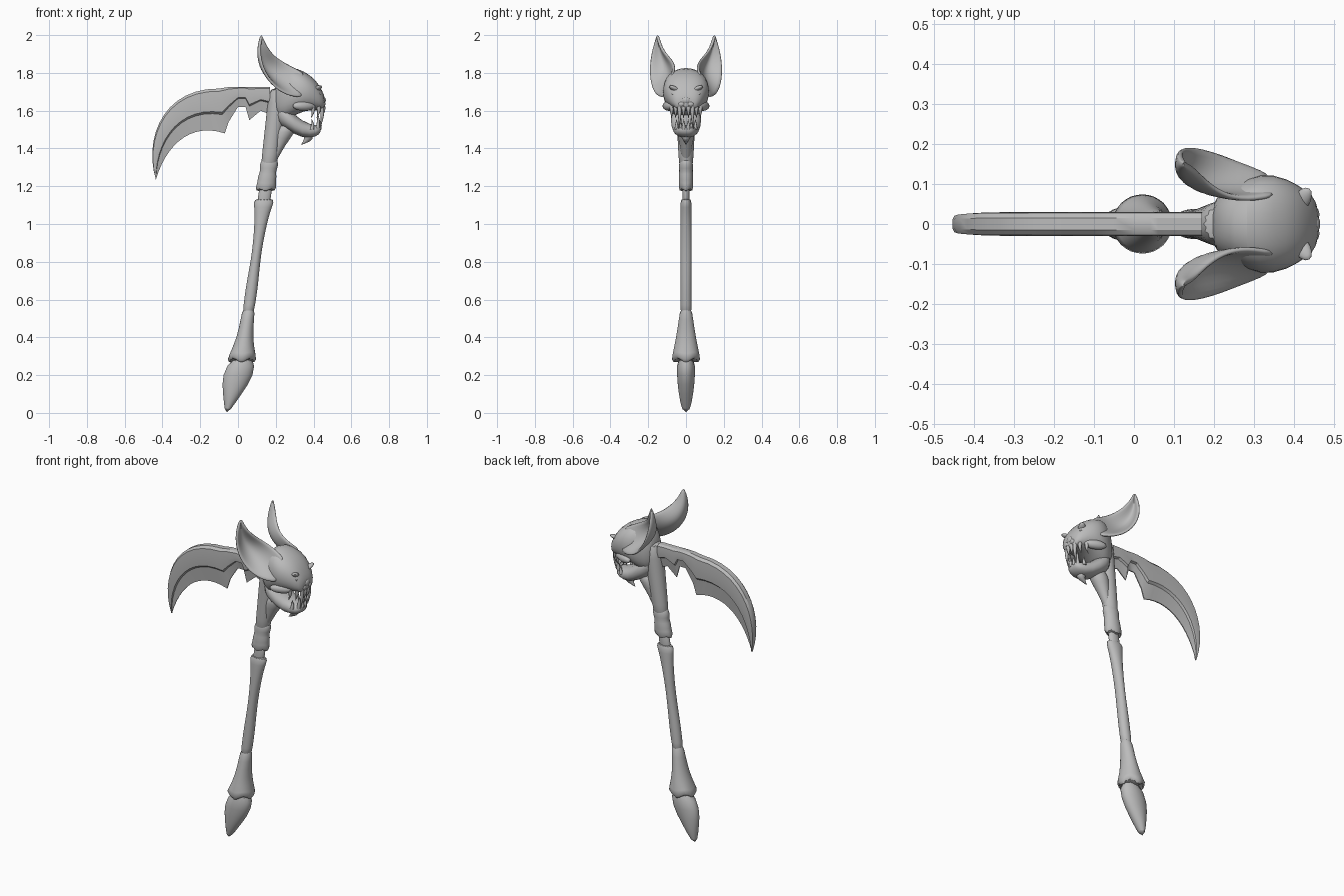
import bpy
import bmesh
from math import tau, pi, sin, cos, copysign, radians
from mathutils import Vector
from mathutils.geometry import interpolate_bezier

default_cube = bpy.data.objects.get("Cube")
if default_cube:
    bpy.data.objects.remove(default_cube, do_unlink=True)

grey = (*[0.5] * 3, 1)
stone = bpy.data.materials.new("plain_grey")
stone.use_nodes = True
stone.diffuse_color = grey
stone.node_tree.nodes["Principled BSDF"].inputs["Base Color"].default_value = grey


def finish(name, bm, subdivide=False, sharp_angle=50, shell=None):
    """Turn a bmesh into a smooth shaded object."""
    bmesh.ops.recalc_face_normals(bm, faces=bm.faces)
    mesh = bpy.data.meshes.new(name)
    bm.to_mesh(mesh)
    bm.free()
    mesh.materials.append(stone)
    obj = bpy.data.objects.new(name, mesh)
    bpy.context.collection.objects.link(obj)
    if shell:
        solid = obj.modifiers.new("shell", "SOLIDIFY")
        solid.thickness = shell
        solid.offset = 0
    if subdivide:
        obj.modifiers.new("rounding", "SUBSURF")
    bpy.ops.object.select_all(action="DESELECT")
    obj.select_set(True)
    bpy.context.view_layer.objects.active = obj
    bpy.ops.object.shade_smooth_by_angle(angle=radians(sharp_angle))
    return obj


def skin(rows, closed=True):
    """Bridge successive rows of points with quads and cap closed tubes."""
    bm = bmesh.new()
    rows = [[bm.verts.new(point) for point in row] for row in rows]
    for lower, upper in zip(rows, rows[1:]):
        edges = list(zip(lower, upper))
        following = edges[1:] + edges[:1] if closed else edges[1:]
        for (a, b), (c, d) in zip(edges, following):
            bm.faces.new((a, c, d, b))
    if closed:
        bm.faces.new(rows[0])
        bm.faces.new(rows[-1])
    return bm


def circle(count=16):
    return [tau * i / count for i in range(count)]


def handle_axis(z):
    """The handle leans steadily towards the face."""
    return 0.14 * z - 0.02


def upright(name, stations, axis=handle_axis, scallop=0):
    """Loft of (z, radius along x, radius along y), with an optional scalloped hem."""
    rows = []
    for z, rx, ry in stations:
        hem = scallop if not rows else 0
        rows.append([(axis(z) + rx * cos(a), ry * sin(a), z - hem * cos(4 * a))
                     for a in circle()])
    return finish(name, skin(rows), subdivide=True)


def lengthwise(name, stations):
    """Loft of (x, half width, bottom, top) running towards the face."""
    def squared(value):
        return copysign(abs(value) ** 0.85, value)

    rows = []
    for x, width, low, high in stations:
        middle, half = (low + high) / 2, (high - low) / 2
        rows.append([(x, width * squared(cos(a)), middle + half * squared(sin(a)))
                     for a in circle()])
    return finish(name, skin(rows), subdivide=True)


def spike(name, base, tip, radius):
    """Tapering spike that bows slightly forwards."""
    base, tip = Vector(base), Vector(tip)
    turn = (tip - base).to_track_quat("Z", "Y")
    rows = []
    for step in range(6):
        t = step / 5
        centre = base.lerp(tip, t) + Vector((radius / 2 * sin(pi * t), 0, 0))
        r = radius * max(1 - t ** 1.5, 0.05)
        rows.append([centre + turn @ Vector((r * cos(a), r * sin(a), 0)) for a in circle(8)])
    return finish(name, skin(rows))


def lump(name, place, size, spin=(0, 0, 0)):
    """Stretched ball for bony swellings."""
    bm = bmesh.new()
    bmesh.ops.create_uvsphere(bm, u_segments=16, v_segments=10, radius=1)
    bmesh.ops.scale(bm, vec=size, verts=bm.verts)
    obj = finish(name, bm)
    obj.location = place
    obj.rotation_euler = spin
    return obj


def curve(points, count):
    return interpolate_bezier(*[Vector(p) for p in points], count)


# Pointed claw at the foot, swept back towards its tip
upright("foot_claw", [(0, 0.01, 0.02), (0.1, 0.05, 0.04), (0.2, 0.09, 0.05), (0.3, 0.06, 0.05)],
        axis=lambda z: 0.3 * z - 0.06)

# Flared cuff with a scalloped hem
upright("foot_cuff", [(0.27, 0.09, 0.085), (0.31, 0.07, 0.073), (0.4, 0.042, 0.053),
                      (0.5, 0.036, 0.038), (0.56, 0.033, 0.03)], scallop=0.03)

# Long bone shaft: gently knobbly, swelling into a knuckle at the top
shaft = []
for step in range(13):
    t = step / 12
    shaft.append((0.52 + 0.62 * t, 0.029 + 0.003 * sin(9 * t) + 0.032 * t ** 9, 0.03))
upright("shaft", shaft)
upright("neck_pin", [(z, 0.035, 0.02) for z in (1.08, 1.15, 1.22)])

# Upper bone: scalloped collar, widening handle and the brace under the jaw
upright("collar", [(1.17, 0.065, 0.042), (1.22, 0.047, 0.037), (1.25, 0.052, 0.04),
                   (1.28, 0.04, 0.035), (1.31, 0.055, 0.04), (1.36, 0.035, 0.03)], scallop=0.015)
upright("upper_handle", [(1.28 + 0.09 * i, 0.042 + 0.003 * i, 0.036 + 0.005 * i) for i in range(6)])
upright("jaw_brace", [(1.3, 0.02, 0.02), (1.42, 0.03, 0.03), (1.49, 0.065, 0.055), (1.54, 0.04, 0.04)],
        axis=lambda z: 0.4 * z - 0.35)

# Hooked blade: notched root, then a sickle between two curves
root = [(0.17, 1.58), (0.12, 1.6), (0.06, 1.55), (0.04, 1.62), (0, 1.62), (-0.05, 1.54)]
ribs = [(Vector((x, 1.725)), Vector((x, z)), 1) for x, z in root]
tip = (-0.435, 1.235)
spine = curve([(-0.1, 1.717), (-0.4, 1.72), (-0.5, 1.45), tip], 14)
edge = curve([(-0.07, 1.48), (-0.25, 1.54), (-0.38, 1.42), tip], 14)
for i, (back, front) in enumerate(zip(spine, edge)):
    ribs.append((back, front, 1 - 0.8 * (i / 13) ** 4))

# Blade section: thick rounded spine, ridge line, thin edge
section = [(0, 0.015), (0.06, 0.028), (0.3, 0.03), (0.53, 0.026), (0.58, 0.014), (1, 0.003)]
section += [(t, -y) for t, y in reversed(section)]
rows = []
for back, front, fat in ribs:
    points = [(back.lerp(front, t), y * fat) for t, y in section]
    rows.append([(p.x, y, p.y) for p, y in points])
finish("blade", skin(rows), sharp_angle=30)

# Skull and open lower jaw
lengthwise("skull", [(0.19, 0.05, 1.6, 1.71), (0.22, 0.08, 1.54, 1.8), (0.28, 0.12, 1.56, 1.84),
                     (0.35, 0.13, 1.6, 1.81), (0.41, 0.1, 1.6, 1.77), (0.45, 0.07, 1.6, 1.7),
                     (0.46, 0.04, 1.62, 1.67)])
lengthwise("lower_jaw", [(0.2, 0.06, 1.53, 1.66), (0.26, 0.09, 1.5, 1.62), (0.34, 0.07, 1.45, 1.54),
                         (0.42, 0.05, 1.46, 1.52), (0.44, 0.03, 1.49, 1.52)])
spike("chin_spur", (0.37, 0, 1.48), (0.335, 0, 1.42), 0.03)
lump("nose", (0.447, 0, 1.655), (0.018, 0.026, 0.022))

# Cupped ears, stretched between an outer and an inner edge
ear_tip = (0.125, 0.15, 2)
outer_edge = curve([(0.34, 0.12, 1.67), (0.18, 0.2, 1.66), (0.08, 0.22, 1.86), ear_tip], 10)
inner_edge = curve([(0.35, 0.07, 1.8), (0.2, 0.03, 1.88), (0.18, 0.14, 1.88), ear_tip], 10)
cup = Vector((-0.04, -0.04, -0.01))

for side, label in ((1, "left"), (-1, "right")):
    mirror = Vector((1, side, 1))
    rows = []
    for i, (outer, inner) in enumerate(zip(outer_edge, inner_edge)):
        depth = sin(pi * i / 9)
        width = 0.96 if i == 9 else 0
        start = outer.lerp(inner, width) + Vector((0, 0.004, 0)) * (width > 0)
        rows.append([(start.lerp(inner, t / 6) + cup * depth * sin(pi * t / 6)) * mirror
                     for t in range(7)])
    finish(label + "_ear", skin(rows, closed=False), subdivide=True, shell=0.016)

    # Brow, eye, cheek and nostril swellings
    tilt = (side * 0.45, 0, -side * 0.6)
    lump(label + "_brow", (0.415, side * 0.055, 1.712), (0.022, 0.045, 0.013), tilt)
    lump(label + "_eye", (0.425, side * 0.06, 1.684), (0.012, 0.02, 0.008), tilt)
    lump(label + "_cheek", (0.35, side * 0.09, 1.625), (0.065, 0.025, 0.026), (0, 0, -side * 0.4))
    lump(label + "_nostril", (0.453, side * 0.024, 1.635), (0.01, 0.017, 0.014))

    # Teeth set around the jaw, with one long fang on each side
    for n in range(4):
        length = 0.115 if n == 1 else 0.06
        x = 0.45 - 0.006 * n * n
        y = side * (0.013 + 0.021 * n)
        spike(f"{label}_upper_tooth_{n}", (x, y, 1.625), (x - 0.01, y, 1.62 - length), 0.012)
    for n in range(3):
        length = 0.085 if n == 1 else 0.045
        x = 0.43 - 0.01 * n * n
        y = side * (0.012 + 0.019 * n)
        spike(f"{label}_lower_tooth_{n}", (x, y, 1.5), (x, y, 1.51 + length), 0.011)
